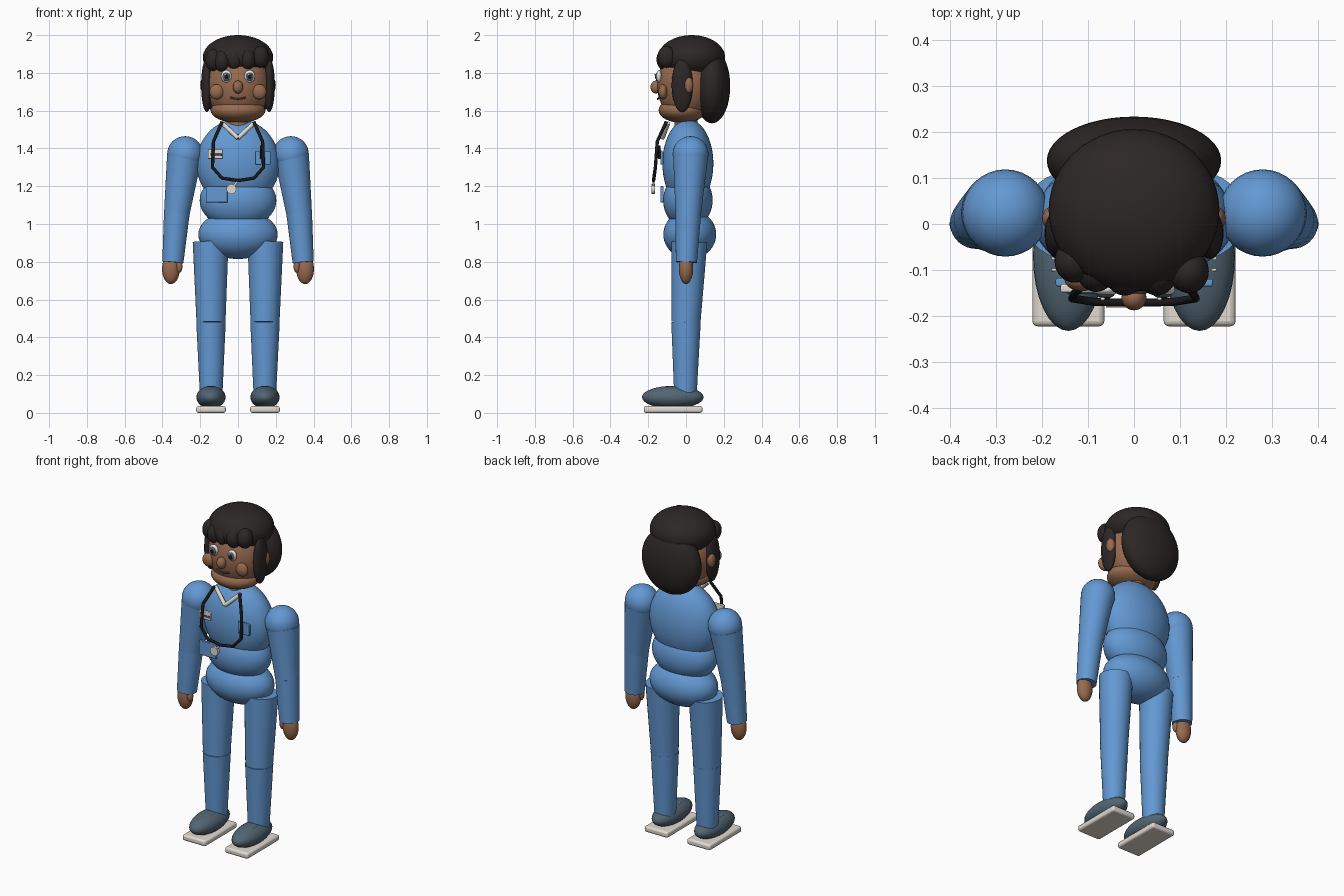
import bpy
from math import radians
from mathutils import Vector

cube = bpy.data.objects.get("Cube")
if cube:
    bpy.data.objects.remove(cube)


def material(name, r, g, b):
    m = bpy.data.materials.new(name)
    m.use_nodes = True
    m.diffuse_color = (r, g, b, 1)
    node = next(n for n in m.node_tree.nodes if n.type == 'BSDF_PRINCIPLED')
    node.inputs["Base Color"].default_value = (r, g, b, 1)
    node.inputs["Roughness"].default_value = 0.7
    return m


BLUE = material("scrub_blue", 0.125, 0.315, 0.65)
SKIN = material("skin_brown", 0.31, 0.145, 0.078)
HAIR = material("hair_dark", 0.026, 0.02, 0.02)
CREAM = material("cream", 0.76, 0.71, 0.64)
SLATE = material("shoe_slate", 0.085, 0.13, 0.17)
BLACK = material("black", 0.01, 0.01, 0.011)
LIP = material("lip_brown", 0.12, 0.045, 0.028)
WHITE = material("eye_white", 0.85, 0.85, 0.85)


def finish(name, mat, smooth=True):
    ob = bpy.context.object
    ob.name = name
    ob.data.materials.append(mat)
    if smooth:
        bpy.ops.object.shade_smooth_by_angle(angle=radians(40))
    return ob


def ball(name, mat, loc, radii, seg=32):
    bpy.ops.mesh.primitive_uv_sphere_add(segments=seg, ring_count=seg // 2, location=loc)
    ob = bpy.context.object
    ob.scale = radii
    bpy.ops.object.transform_apply(location=False, rotation=False, scale=True)
    return finish(name, mat)


def limb(name, mat, a, b, ra, rb):
    # tapered cylinder from point a to point b
    a, b = Vector(a), Vector(b)
    d = b - a
    bpy.ops.mesh.primitive_cone_add(vertices=32, radius1=ra, radius2=rb, depth=d.length,
                                    location=(a + b) / 2,
                                    rotation=d.to_track_quat('Z', 'Y').to_euler())
    return finish(name, mat)


def box(name, mat, loc, size, bevel):
    bpy.ops.mesh.primitive_cube_add(size=1, location=loc)
    ob = bpy.context.object
    ob.scale = size
    bpy.ops.object.transform_apply(location=False, rotation=False, scale=True)
    mod = ob.modifiers.new("rounding", 'BEVEL')
    mod.width = bevel
    mod.segments = 3
    return finish(name, mat)


def tube(name, mat, points, radius):
    cu = bpy.data.curves.new(name, 'CURVE')
    cu.dimensions = '3D'
    cu.bevel_depth = radius
    cu.bevel_resolution = 3
    cu.use_fill_caps = True
    sp = cu.splines.new('POLY')
    sp.points.add(len(points) - 1)
    for p, co in zip(sp.points, points):
        p.co = (*co, 1)
    cu.materials.append(mat)
    ob = bpy.data.objects.new(name, cu)
    bpy.context.collection.objects.link(ob)
    return ob


# Torso
ball("chest", BLUE, (0, 0.01, 1.32), (0.22, 0.135, 0.235), 48)
ball("waist", BLUE, (0, 0.01, 1.125), (0.203, 0.131, 0.15), 48)
ball("hips", BLUE, (0, 0.02, 0.945), (0.21, 0.14, 0.13), 48)
limb("neck", SKIN, (0, 0, 1.48), (0, 0, 1.6), 0.06, 0.06)

# Head and face
ball("head", SKIN, (0, 0, 1.735), (0.17, 0.153, 0.195), 48)
ball("jaw", SKIN, (0, -0.02, 1.602), (0.145, 0.125, 0.067))
ball("nose", SKIN, (0, -0.16, 1.725), (0.027, 0.028, 0.034))
tube("mouth", LIP, [(x, -0.15 + abs(x) * 0.2, 1.662 + x * x * 5)
                    for x in (-0.04, -0.02, 0, 0.02, 0.04)], 0.005)

# Hair
ball("hair_cap", HAIR, (0, 0.03, 1.882), (0.186, 0.177, 0.118), 48)
ball("back_hair", HAIR, (0, 0.138, 1.73), (0.19, 0.096, 0.197), 48)
for i, (x, y, z) in enumerate([(-0.13, -0.08, 1.868), (-0.083, -0.1, 1.862),
                               (-0.02, -0.108, 1.87), (0.05, -0.108, 1.872),
                               (0.12, -0.103, 1.885)]):
    ball(f"fringe_{i + 1}", HAIR, (x, y, z), (0.043, 0.048, 0.058))

for side, s in (("right", -1), ("left", 1)):
    # Face sides
    ball(side + "_hair_lock", HAIR, (s * 0.165, -0.02, 1.735), (0.03, 0.056, 0.143))
    ball(side + "_ear", SKIN, (s * 0.178, 0.012, 1.735), (0.022, 0.026, 0.044))
    ball(side + "_cheek", SKIN, (s * 0.113, -0.122, 1.7), (0.038, 0.024, 0.04))
    ball(side + "_eye", WHITE, (s * 0.062, -0.143, 1.782), (0.028, 0.014, 0.033))
    ball(side + "_iris", SLATE, (s * 0.062, -0.152, 1.78), (0.02, 0.01, 0.023), 24)
    ball(side + "_pupil", BLACK, (s * 0.062, -0.159, 1.78), (0.011, 0.006, 0.013), 16)
    ball(side + "_eye_glint", WHITE, (s * 0.062 - 0.006, -0.163, 1.79),
         (0.005, 0.004, 0.005), 12)

    # Arms
    elbow = (s * 0.324, 0.012, 1.055)
    ball(side + "_shoulder", BLUE, (s * 0.28, 0.024, 1.37), (0.095, 0.095, 0.095))
    limb(side + "_upper_arm", BLUE, (s * 0.285, 0.024, 1.35), elbow, 0.092, 0.068)
    ball(side + "_elbow", BLUE, elbow, (0.068, 0.068, 0.068))
    limb(side + "_forearm", BLUE, elbow, (s * 0.345, 0.002, 0.797), 0.068, 0.056)
    ball(side + "_hand", SKIN, (s * 0.355, 0, 0.762), (0.047, 0.038, 0.08))
    ball(side + "_thumb", SKIN, (s * 0.312, -0.015, 0.775), (0.018, 0.018, 0.034), 16)

    # Legs
    knee = (s * 0.143, 0.0, 0.48)
    limb(side + "_thigh", BLUE, (s * 0.145, 0.018, 0.905), knee, 0.095, 0.077)
    limb(side + "_calf", BLUE, knee, (s * 0.142, -0.003, 0.1), 0.078, 0.06)

    # Shoes
    ball(side + "_shoe", SLATE, (s * 0.143, -0.07, 0.083), (0.077, 0.163, 0.06))
    box(side + "_sole", CREAM, (s * 0.143, -0.068, 0.018), (0.157, 0.31, 0.036), 0.012)
    for i, y in enumerate((-0.1, -0.075)):
        tube(f"{side}_lace_{i + 1}", CREAM,
             [(s * 0.143 - 0.036, y, 0.134), (s * 0.143 + 0.036, y, 0.134)], 0.004)

    # Collar
    tube(side + "_collar", CREAM, [(s * 0.085, -0.095, 1.535), (0, -0.125, 1.455)], 0.012)

# Stethoscope
half = [(0.085, -0.105, 1.54), (0.13, -0.152, 1.437), (0.135, -0.162, 1.3), (0.085, -0.17, 1.243)]
tube("stethoscope_tube", BLACK,
     [(-x, y, z) for x, y, z in half] + [(0, -0.172, 1.23)] + half[::-1], 0.009)
tube("stethoscope_stem", CREAM, [(0, -0.172, 1.23), (-0.03, -0.172, 1.19)], 0.006)
limb("stethoscope_disc", CREAM, (-0.035, -0.164, 1.185), (-0.035, -0.182, 1.185), 0.026, 0.026)

# Pockets, pen and name badge
box("chest_pocket", BLUE, (0.132, -0.128, 1.35), (0.08, 0.016, 0.07), 0.004)
box("waist_pocket", BLUE, (-0.113, -0.127, 1.157), (0.115, 0.018, 0.086), 0.004)
tube("pen", BLACK, [(0.122, -0.142, 1.345), (0.122, -0.142, 1.415)], 0.006)
box("name_badge", CREAM, (-0.12, -0.14, 1.37), (0.08, 0.018, 0.05), 0.004)
box("badge_stripe", SLATE, (-0.116, -0.15, 1.366), (0.06, 0.004, 0.012), 0.001)
